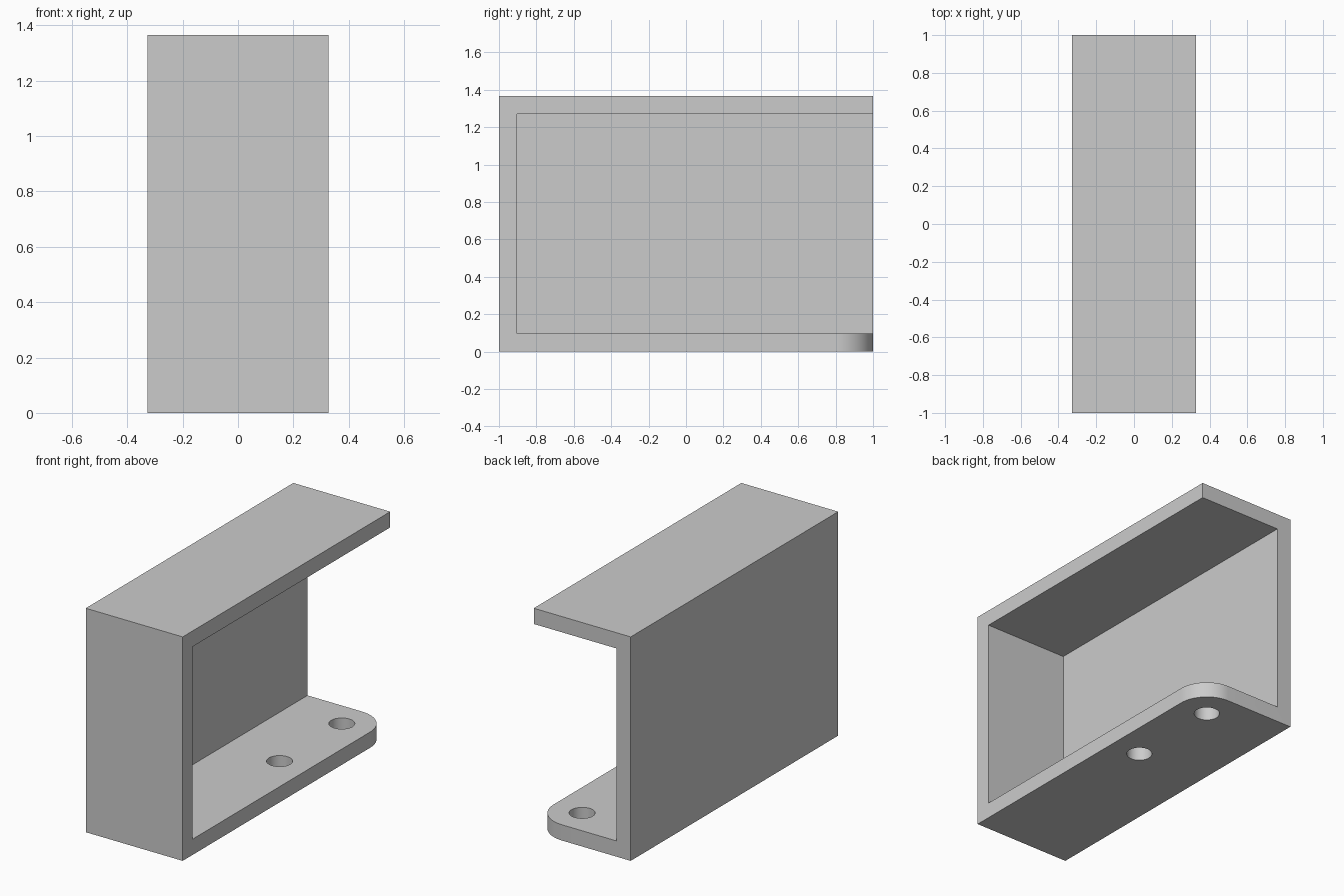
import bpy, bmesh
from mathutils import Vector

W, L, H = 0.654, 2.0, 1.366    # overall width, length, height
T = 0.096                      # wall thickness
R = 0.192                      # base corner radius, concentric with the end hole
HOLE_R = 0.072

old = bpy.data.objects.get("Cube")
if old:
    bpy.data.objects.remove(old)

grey = bpy.data.materials.new("plain grey")
grey.use_nodes = True
COLOUR = (0.6, 0.6, 0.6, 1)
grey.diffuse_color = COLOUR
grey.node_tree.nodes["Principled BSDF"].inputs["Base Color"].default_value = COLOUR


def box(name, low, high):
    low, high = Vector(low), Vector(high)
    bpy.ops.mesh.primitive_cube_add(size=1, location=(low + high) / 2)
    ob = bpy.context.object
    ob.name = name
    ob.scale = high - low
    bpy.ops.object.transform_apply(location=True, rotation=True, scale=True)
    return ob


def cut(target, cutter):
    cutter.hide_render = True
    mod = target.modifiers.new("cut", "BOOLEAN")
    mod.operation = "DIFFERENCE"
    mod.solver = "EXACT"
    mod.object = cutter
    bpy.context.view_layer.objects.active = target
    bpy.ops.object.modifier_apply(modifier=mod.name)
    bpy.data.objects.remove(cutter)


# Housing: a block hollowed out so its left and back sides are open
housing = box("bracket_housing", (-W / 2, -L / 2, 0), (W / 2, L / 2, H))
cut(housing, box("cavity", (-W / 2 + T, -L / 2 + T, T), (W, L, H - T)))

# Rounded free corner of the base flange
bm = bmesh.new()
bm.from_mesh(housing.data)
corner = [e for e in bm.edges
          if all(v.co.x > W / 2 - 0.01 and v.co.y > L / 2 - 0.01 and v.co.z < T + 0.01
                 for v in e.verts)]
bmesh.ops.bevel(bm, geom=corner, offset=R, segments=16, profile=0.5, affect="EDGES")
bm.to_mesh(housing.data)
bm.free()

# Two mounting holes along the base flange
for y in (L / 2 - R, L / 2 - R - 0.6):
    bpy.ops.mesh.primitive_cylinder_add(vertices=48, radius=HOLE_R, depth=4 * T,
                                        location=(W / 2 - R, y, T / 2))
    cut(housing, bpy.context.object)

housing.data.materials.clear()
housing.data.materials.append(grey)
for ob in bpy.context.selected_objects:
    ob.select_set(False)
housing.select_set(True)
bpy.context.view_layer.objects.active = housing
bpy.ops.object.shade_smooth_by_angle(angle=0.6)
